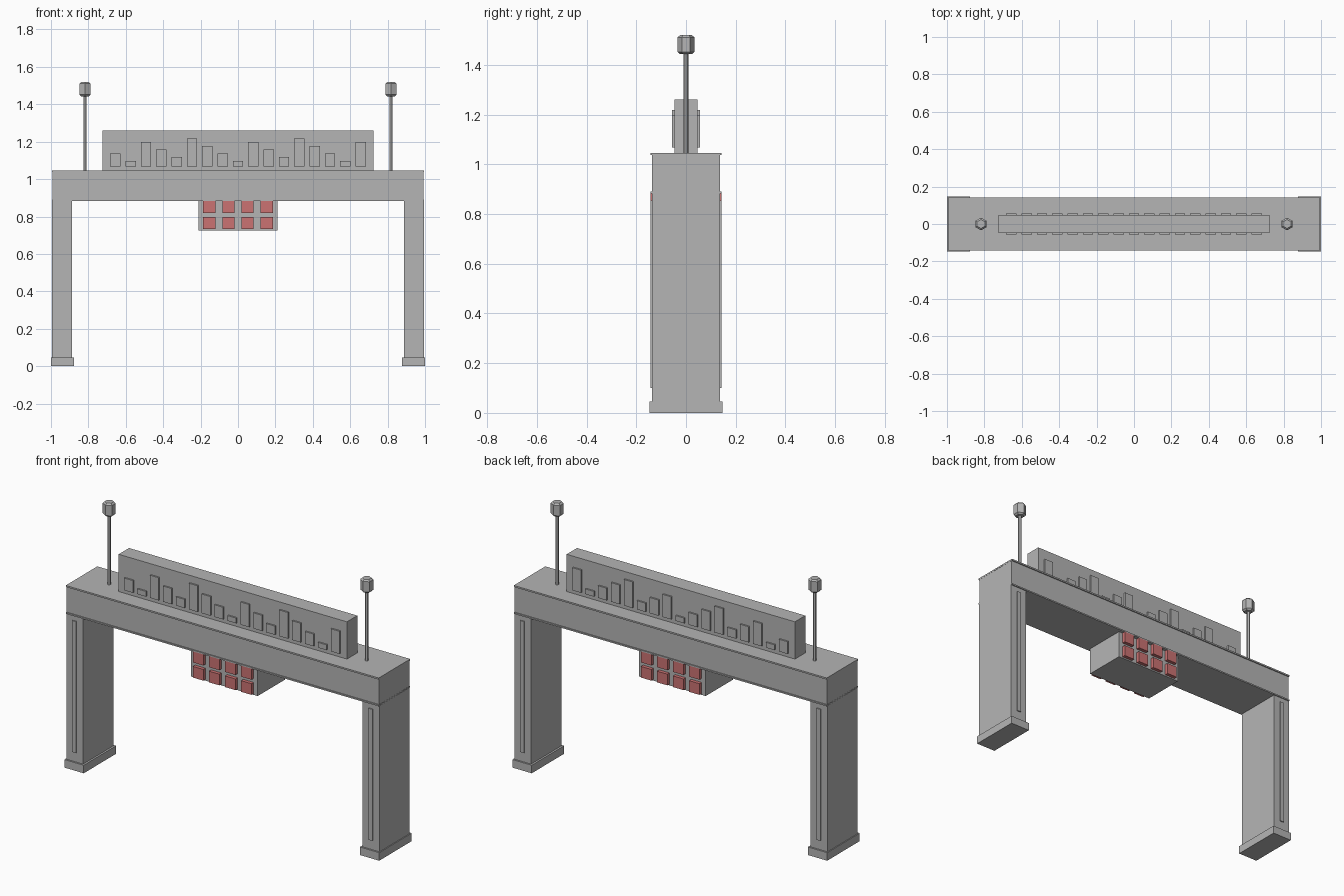
import bpy
import bmesh
from mathutils import Matrix, Vector

default = bpy.data.objects.get("Cube")
if default:
    bpy.data.objects.remove(default, do_unlink=True)


def make_material(name, rgb):
    mat = bpy.data.materials.new(name)
    mat.use_nodes = True
    color = (*rgb, 1)
    mat.diffuse_color = color
    mat.node_tree.nodes["Principled BSDF"].inputs["Base Color"].default_value = color
    return mat


GREY = make_material("grey", (0.46, 0.46, 0.46))
RED = make_material("dull red", (0.60, 0.17, 0.17))


def finish(name, bm, mat):
    mesh = bpy.data.meshes.new(name)
    bm.to_mesh(mesh)
    bm.free()
    mesh.materials.append(mat)
    obj = bpy.data.objects.new(name, mesh)
    bpy.context.collection.objects.link(obj)
    return obj


def add_box(bm, x, y, z):
    """Add a box spanning the (low, high) range on each axis."""
    size = Vector((x[1] - x[0], y[1] - y[0], z[1] - z[0]))
    mid = Vector((x[0] + x[1], y[0] + y[1], z[0] + z[1])) / 2
    matrix = Matrix.Translation(mid) @ Matrix.Diagonal((*size, 1))
    bmesh.ops.create_cube(bm, size=1, matrix=matrix)


def box(name, x, y, z, mat=GREY):
    bm = bmesh.new()
    add_box(bm, x, y, z)
    return finish(name, bm, mat)


def hex_column(name, x, radius, z, bevel=0):
    bm = bmesh.new()
    bmesh.ops.create_cone(bm, cap_ends=True, segments=6, radius1=radius, radius2=radius,
                          depth=z[1] - z[0],
                          matrix=Matrix.Translation((x, 0, (z[0] + z[1]) / 2)))
    obj = finish(name, bm, GREY)
    if bevel:
        mod = obj.modifiers.new("chamfer", 'BEVEL')
        mod.width = bevel
        mod.limit_method = 'ANGLE'
        mod.angle_limit = 1.2
    return obj


def around(mid, half):
    return (mid - half, mid + half)


DEPTH = 0.137      # half depth of legs and beam
RELIEF = 0.143     # half depth of raised trim
BEAM_LOW, BEAM_TOP = 0.885, 1.045

# Legs with feet, raised strips, and mast lamps on each side
for side, s in (("right", -1), ("left", 1)):
    box(side + "_leg", around(s * 0.9415, 0.0535), around(0, DEPTH), (0.03, BEAM_LOW))
    box(side + "_foot", around(s * 0.9385, 0.0615), around(0, 0.147), (0, 0.046))
    box(side + "_leg_strips", around(s * 0.9415, 0.012), around(0, RELIEF), (0.1, 0.855))
    hex_column(side + "_mast", s * 0.818, 0.01, (BEAM_TOP - 0.01, 1.45))
    hex_column(side + "_lamp", s * 0.818, 0.034, (1.443, 1.52), 0.009)

# Cross beam with thin lips along its top and bottom edges
box("beam", around(0, 0.993), around(0, DEPTH), (BEAM_LOW, BEAM_TOP))
box("beam_top_lip", around(0, 0.994), around(0, RELIEF), (BEAM_TOP - 0.008, BEAM_TOP + 0.001))
box("beam_bottom_lip", around(0, 0.994), around(0, RELIEF), (BEAM_LOW - 0.002, BEAM_LOW + 0.006))

# Sign board with raised bars on both faces
box("sign_board", around(0, 0.725), around(0, 0.047), (BEAM_TOP, 1.26))
bm = bmesh.new()
for i in range(17):
    height = 0.03 + 0.02 * ((2 + 5 * i) % 7)
    for s in (-1, 1):
        add_box(bm, around((i - 8) * 0.082, 0.0275), around(s * 0.05, 0.006), (1.068, 1.068 + height))
finish("sign_bars", bm, GREY)

# Hanging signal box with a grid of red lights on both faces
box("signal_box", around(0, 0.211), around(0, 0.123), (0.725, BEAM_LOW))
bm = bmesh.new()
for col in range(4):
    for z in (0.765, 0.852):
        for s in (-1, 1):
            add_box(bm, around((col - 1.5) * 0.102, 0.033), around(s * 0.132, 0.011), around(z, 0.032))
finish("signal_lights", bm, RED)
